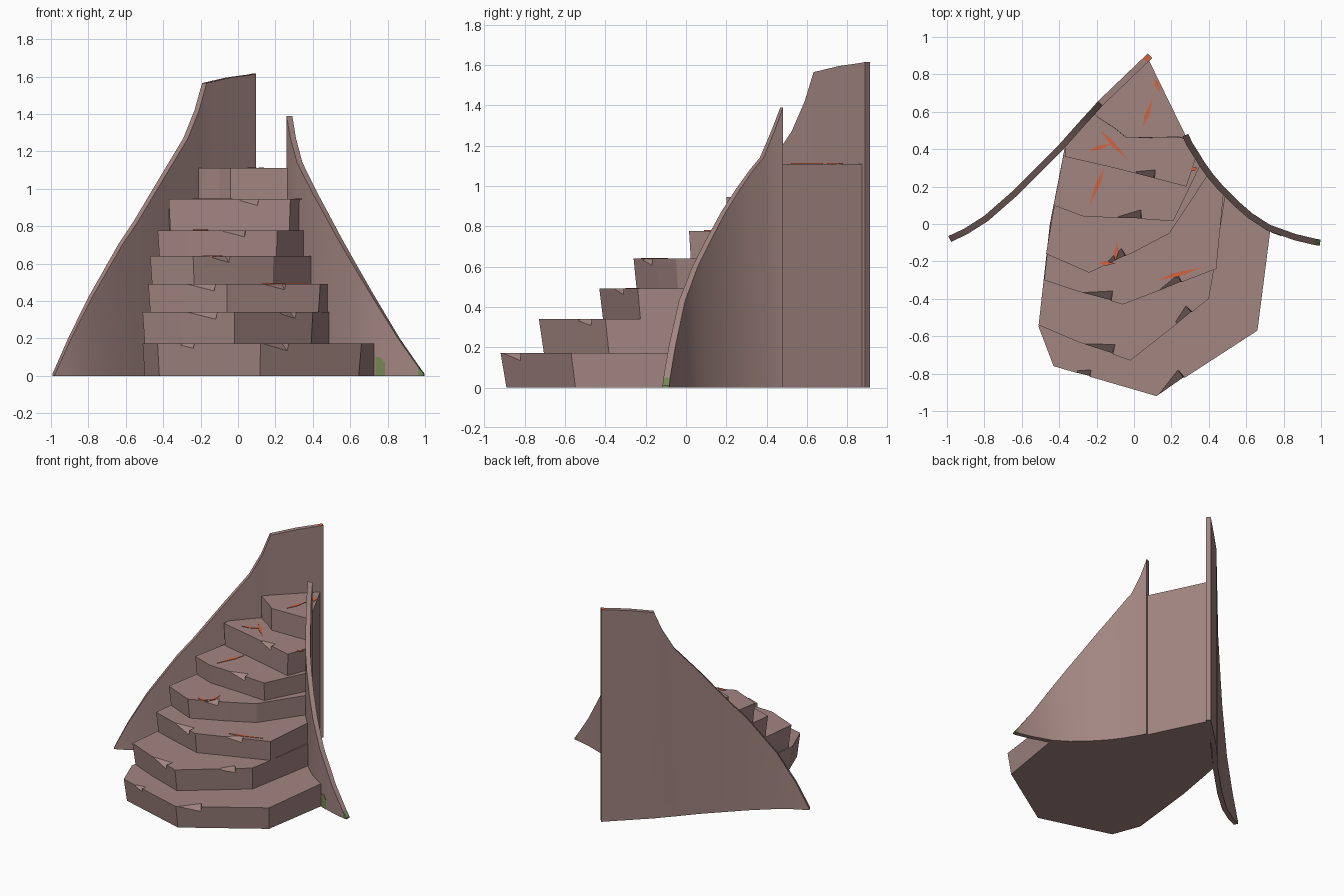
import bpy, bmesh, math
from mathutils import Vector, Matrix

if "Cube" in bpy.data.objects:
    bpy.data.objects.remove(bpy.data.objects["Cube"])


def material(name, rgb):
    m = bpy.data.materials.new(name)
    m.diffuse_color = (*rgb, 1)
    m.use_nodes = True
    m.node_tree.nodes["Principled BSDF"].inputs["Base Color"].default_value = m.diffuse_color
    return m


STONE = material("mauve stone", (0.36, 0.235, 0.22))
MOSS = material("moss green", (0.18, 0.24, 0.09))
RUST = material("rust orange", (0.62, 0.13, 0.06))


def finish(bm, name, mats):
    bmesh.ops.recalc_face_normals(bm, faces=bm.faces)
    me = bpy.data.meshes.new(name)
    bm.to_mesh(me)
    bm.free()
    ob = bpy.data.objects.new(name, me)
    bpy.context.collection.objects.link(ob)
    for m in mats:
        me.materials.append(m)
    return ob


def activate(ob):
    bpy.ops.object.select_all(action='DESELECT')
    ob.select_set(True)
    bpy.context.view_layer.objects.active = ob


# Curved walls: centre line x, y with the height of the top edge
LEFT = [(-.985, -.08, .01), (-.9, -.04, .2), (-.79, .03, .42), (-.63, .17, .70),
        (-.55, .25, .82), (-.40, .40, 1.07), (-.28, .535, 1.27), (-.22, .60, 1.42),
        (-.18, .645, 1.565), (-.05, .77, 1.595), (.06, .875, 1.61), (.085, .90, 1.615)]
RIGHT = [(.995, -.10, .01), (.965, -.095, .05), (.86, -.07, .2), (.72, -.02, .43),
         (.62, .045, .60), (.54, .115, .74), (.47, .185, .87), (.41, .255, .98),
         (.36, .325, 1.08), (.33, .375, 1.14), (.295, .43, 1.27), (.275, .475, 1.39)]


def wall(name, pts, accent, rule):
    bm = bmesh.new()
    rings = []
    for i, (x, y, z) in enumerate(pts):
        a, b = pts[max(i - 1, 0)], pts[min(i + 1, len(pts) - 1)]
        n = Vector((a[1] - b[1], b[0] - a[0], 0)).normalized() * .017
        rings.append([bm.verts.new((x + s * n.x, y + s * n.y, h))
                      for s, h in ((-1, 0), (1, 0), (1, z), (-1, z))])
    for p, q in zip(rings, rings[1:]):
        for k in range(4):
            bm.faces.new((p[k], p[(k + 1) % 4], q[(k + 1) % 4], q[k]))
    bm.faces.new(rings[0])
    bm.faces.new(rings[-1])
    bm.normal_update()
    for f in bm.faces:
        f.material_index = int(rule(f))
    ob = finish(bm, name, [STONE, accent])
    activate(ob)
    bpy.ops.object.shade_smooth_by_angle(angle=math.radians(30))
    return ob


wall("left_wall", LEFT, RUST,
     lambda f: f.calc_center_median().x > .06 and f.calc_center_median().z > 1.5)
wall("right_wall", RIGHT, MOSS, lambda f: f.calc_center_median().x > .965)


def right_y(x):
    for a, b in zip(RIGHT, RIGHT[1:]):
        if b[0] <= x <= a[0]:
            return a[1] + (b[1] - a[1]) * (a[0] - x) / (a[0] - b[0])
    return RIGHT[-1][1]


# Stairs: top height, x on the right wall, front outline from left wall to right corner
STEPS = [
    (.172, .73, [(-.37, .41), (-.45, 0), (-.51, -.55), (-.43, -.76), (.12, -.92), (.66, -.57)]),
    (.340, .49, [(-.37, .41), (-.45, 0), (-.51, -.54), (-.3, -.63), (-.02, -.73), (.40, -.40)]),
    (.492, .48, [(-.37, .41), (-.445, .02), (-.48, -.30), (-.3, -.36), (-.06, -.43), (.44, -.24)]),
    (.640, .40, [(-.37, .41), (-.435, .05), (-.47, -.16), (-.24, -.26), (0, -.15), (.19, -.05)]),
    (.778, .36, [(-.37, .41), (-.40, .25), (-.43, .10), (-.27, .04), (0, .03), (.21, .015)]),
    (.945, .335, [(-.37, .42), (-.37, .40), (-.37, .36), (-.15, .31), (.05, .26), (.28, .20)]),
    (1.11, .285, [(-.22, .595), (-.2, .575), (-.17, .555), (-.10, .51), (-.04, .46), (.24, .465)])]


def outline(front, rx, inset):
    c = Vector((0, .4))
    ring = [c + (Vector(p) - c) * (1 - inset) if i else Vector(p) for i, p in enumerate(front)]
    for k in range(4):
        x = rx + (.275 - rx) * k / 4
        ring.append(Vector((x, right_y(x))))
    return ring + [Vector((.275, .475)), Vector((.075, .885))]


bm = bmesh.new()
rings, low = [], 0
for top, rx, front in STEPS:
    for z, inset in ((low, .022), (top, 0)):
        rings.append([bm.verts.new((p.x, p.y, z)) for p in outline(front, rx, inset)])
    low = top
for p, q in zip(rings, rings[1:]):
    for k in range(len(p)):
        j = (k + 1) % len(p)
        bm.faces.new((p[k], p[j], q[j], q[k]))
bm.faces.new(rings[0])
bm.faces.new(rings[-1])
bmesh.ops.remove_doubles(bm, verts=bm.verts, dist=.0005)
stairs = finish(bm, "stone_stairs", [STONE])

# Chipped step edges: position, heading in degrees, width
CHIPS = [(.20, -.87, .172, 33, .17), (-.27, -.81, .172, -16, .07), (.27, -.50, .34, 38, .10),
         (-.19, -.67, .34, -20, .16), (-.20, -.39, .492, -16, .16), (.20, -.335, .492, 21, .12),
         (-.09, -.19, .64, 25, .10), (-.02, .03, .778, -2, .12), (.06, .257, .945, -14, .10)]
bm = bmesh.new()
for x, y, z, a, w in CHIPS:
    m = (Matrix.Translation((x, y, z)) @ Matrix.Rotation(math.radians(a), 4, 'Z')
         @ Matrix.Rotation(math.radians(38), 4, 'X') @ Matrix.Rotation(math.radians(12), 4, 'Y')
         @ Matrix.Diagonal((w, .12, .035, 1)))
    bmesh.ops.create_cube(bm, size=1, matrix=m)
cutter = finish(bm, "chip_cutter", [STONE])
cutter.hide_render = True
mod = stairs.modifiers.new("chips", 'BOOLEAN')
mod.operation, mod.object, mod.solver = 'DIFFERENCE', cutter, 'EXACT'
activate(stairs)
bpy.ops.object.modifier_apply(modifier=mod.name)
bpy.data.objects.remove(cutter)

# Rusty cracks: thin slivers lying on the treads (start, end, height)
CRACKS = [(-.18, .50, -.03, .34, .945), (-.24, .39, -.12, .43, .945), (-.16, .30, -.24, .09, .778),
          (.05, .52, .10, .68, 1.11), (.11, .78, .14, .70, 1.11), (.13, -.30, .37, -.23, .492),
          (-.19, -.21, -.10, -.21, .64), (-.10, -.20, -.09, -.09, .64), (.30, .29, .34, .30, .945)]
bm = bmesh.new()
for x0, y0, x1, y1, z in CRACKS:
    a, b = Vector((x0, y0, z)), Vector((x1, y1, z))
    n = Vector((y0 - y1, x1 - x0, 0)).normalized()
    pts = [a, a.lerp(b, .35) + n * .013, b, a.lerp(b, .45) - n * .013]
    lo = [bm.verts.new(p - Vector((0, 0, .002))) for p in pts]
    hi = [bm.verts.new(p + Vector((0, 0, .003))) for p in pts]
    bm.faces.new(lo)
    bm.faces.new(hi)
    for k in range(4):
        bm.faces.new((lo[k], lo[(k + 1) % 4], hi[(k + 1) % 4], hi[k]))
finish(bm, "rust_cracks", [RUST])

# Moss patch on the inner foot of the right wall
bm = bmesh.new()
strip = [(x, right_y(x) - .021, h) for x, h in ((.735, .10), (.76, .10), (.785, .07))]
cols = [[bm.verts.new((x, y + d, z)) for d, z in ((0, 0), (.006, 0), (.006, h), (0, h))]
        for x, y, h in strip]
for p, q in zip(cols, cols[1:]):
    for k in range(4):
        bm.faces.new((p[k], p[(k + 1) % 4], q[(k + 1) % 4], q[k]))
bm.faces.new(cols[0])
bm.faces.new(cols[-1])
finish(bm, "moss_patch", [MOSS])
